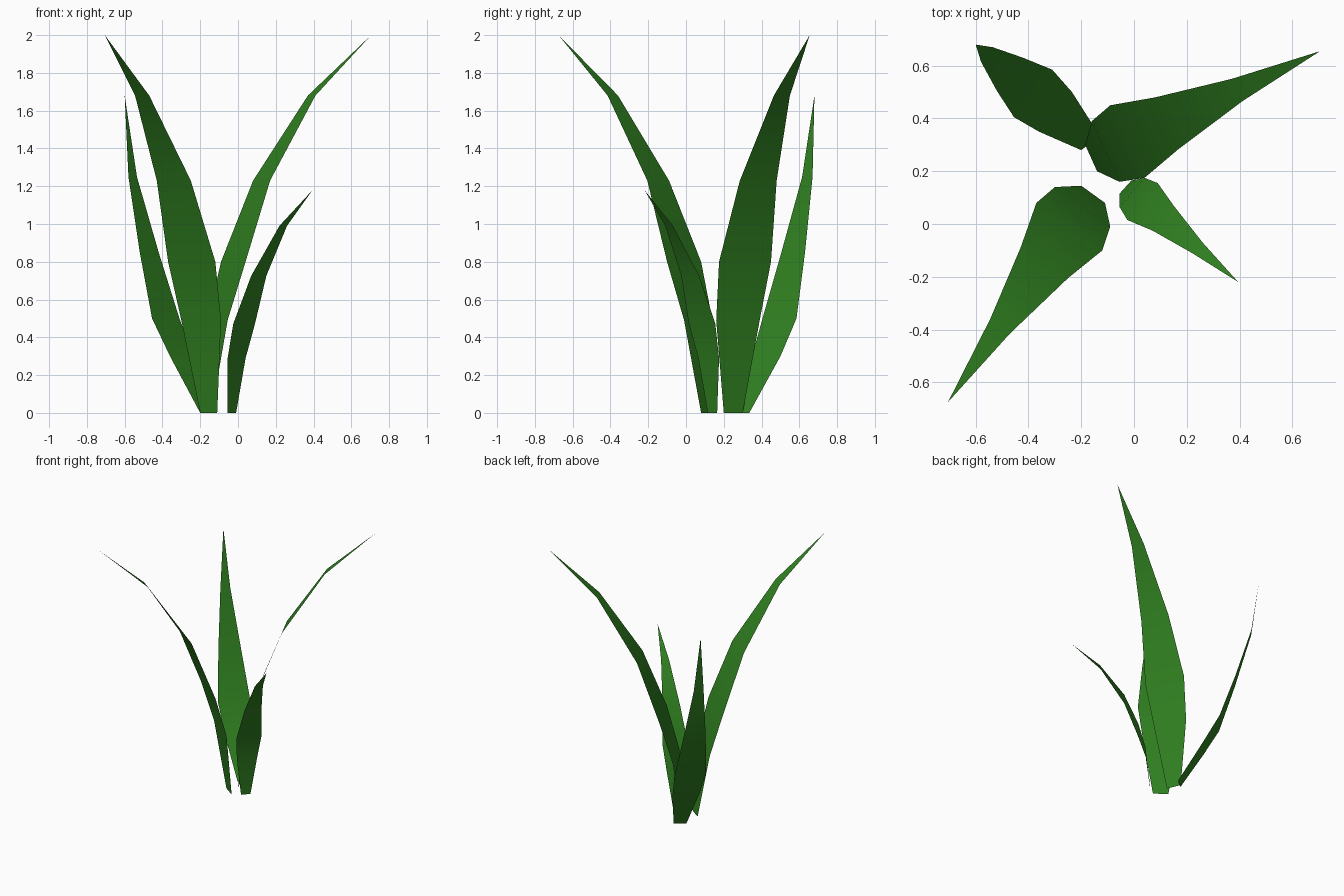
import bpy

green = bpy.data.materials.new("leaf_green")
green.diffuse_color = (0.03, 0.22, 0.015, 1)


def leaf(name, heights, left, right, tip):
    """Flat strip between two edge outlines (x, y), closed by a pointed tip."""
    n = len(heights)
    verts = [(x, y, z) for (x, y), z in zip(left, heights)]
    verts += [(x, y, z) for (x, y), z in zip(right, heights)]
    verts.append(tip)
    faces = [(i, n + i, n + i + 1, i + 1) for i in range(n - 1)]
    faces.append((n - 1, 2 * n - 1, 2 * n))
    mesh = bpy.data.meshes.new(name)
    mesh.from_pydata(verts, [], faces)
    # upper side of the blade faces up
    if sum(p.normal.z * p.area for p in mesh.polygons) < 0:
        mesh.flip_normals()
    mesh.shade_smooth()
    mesh.materials.append(green)
    obj = bpy.data.objects.new(name, mesh)
    bpy.context.collection.objects.link(obj)
    return obj


tall = [0, 0.49, 0.80, 1.23, 1.68]

# Tall leaf leaning front left
leaf("front_left_leaf", tall,
     [(-0.20, 0.145), (-0.30, 0.14), (-0.37, 0.08), (-0.43, -0.09), (-0.545, -0.36)],
     [(-0.11, 0.08), (-0.09, -0.01), (-0.12, -0.10), (-0.25, -0.205), (-0.47, -0.415)],
     (-0.705, -0.675, 2.0))

# Tall leaf leaning back right
leaf("back_right_leaf", tall,
     [(-0.185, 0.30), (-0.16, 0.39), (-0.09, 0.45), (0.08, 0.48), (0.37, 0.55)],
     [(-0.14, 0.20), (-0.055, 0.16), (0.04, 0.175), (0.17, 0.285), (0.41, 0.465)],
     (0.705, 0.655, 2.0))

# Broad, steeper leaf at the back left
leaf("back_left_leaf", [0, 0.30, 0.50, 0.85, 1.25],
     [(-0.20, 0.28), (-0.36, 0.35), (-0.455, 0.405), (-0.52, 0.505), (-0.58, 0.615)],
     [(-0.13, 0.335), (-0.235, 0.50), (-0.31, 0.585), (-0.42, 0.63), (-0.535, 0.67)],
     (-0.60, 0.68, 1.68))

# Small leaf leaning front right
leaf("front_right_leaf", [z * 0.59 for z in tall],
     [(-0.055, 0.115), (-0.055, 0.065), (-0.025, 0.015), (0.07, -0.025), (0.22, -0.11)],
     [(-0.01, 0.165), (0.04, 0.175), (0.09, 0.155), (0.15, 0.07), (0.26, -0.07)],
     (0.395, -0.22, 1.18))
